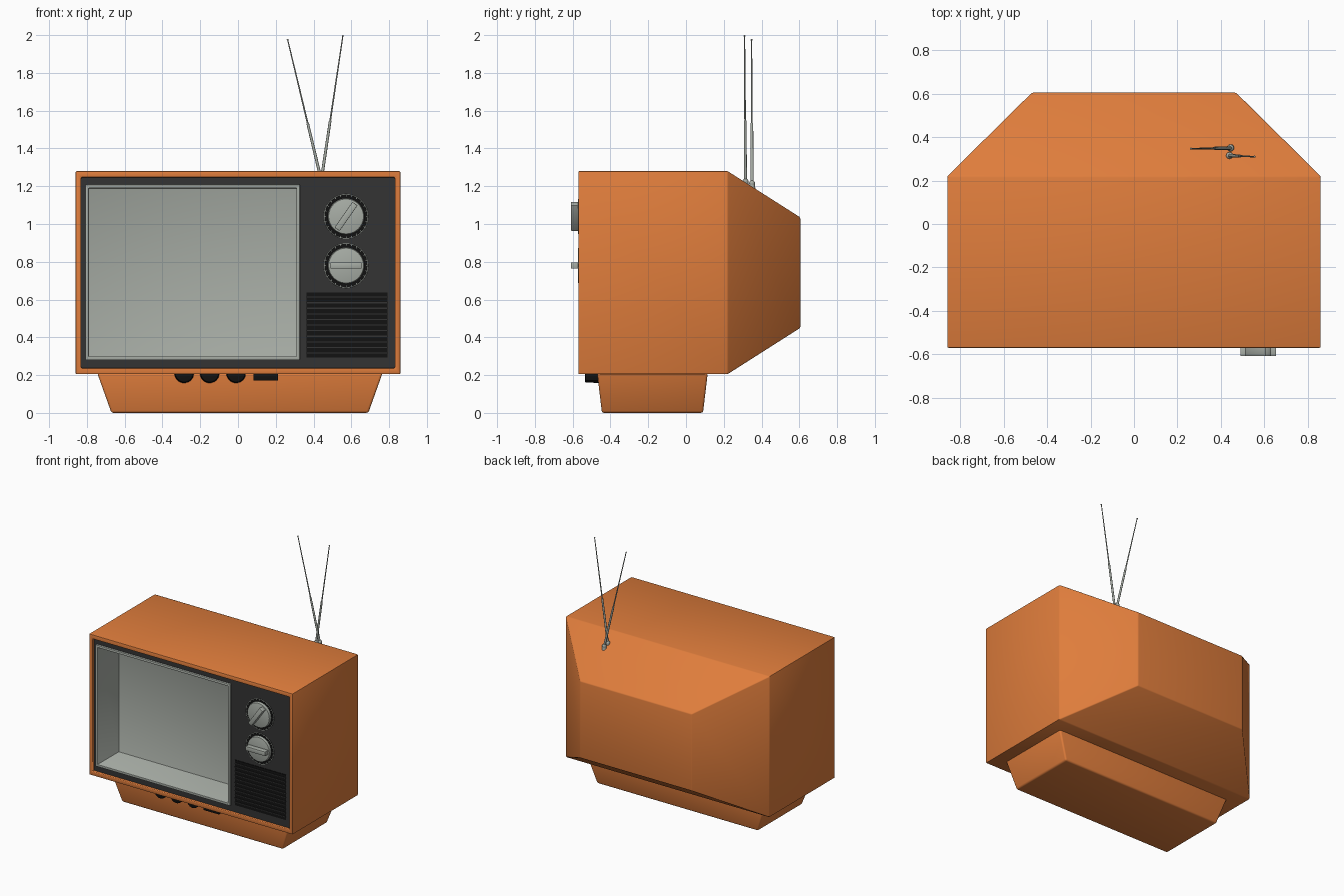
import bpy, bmesh, math
from mathutils import Vector

if "Cube" in bpy.data.objects:
    bpy.data.objects.remove(bpy.data.objects["Cube"])


def material(name, rgb):
    m = bpy.data.materials.new(name)
    m.diffuse_color = (*rgb, 1)
    m.use_nodes = True
    m.node_tree.nodes["Principled BSDF"].inputs["Base Color"].default_value = m.diffuse_color
    return m


ORANGE = material("orange plastic", (0.74, 0.205, 0.045))
GREY = material("pale grey", (0.39, 0.42, 0.38))
DARK = material("dark grey", (0.034, 0.034, 0.034))
BLACK = material("black", (0.006, 0.006, 0.006))


def finish(ob, mat, bevel=0.0, segments=2):
    ob.data.materials.append(mat)
    bpy.ops.object.select_all(action='DESELECT')
    ob.select_set(True)
    bpy.context.view_layer.objects.active = ob
    if bevel:
        mod = ob.modifiers.new("bevel", 'BEVEL')
        mod.width, mod.segments, mod.limit_method = bevel, segments, 'ANGLE'
        bpy.ops.object.modifier_apply(modifier=mod.name)
    bpy.ops.object.shade_smooth_by_angle(angle=math.radians(35))
    return ob


def upright(x0, x1, z0, z1, y):
    return [(x0, y, z0), (x1, y, z0), (x1, y, z1), (x0, y, z1)]


def level(x0, x1, y0, y1, z):
    return [(x0, y0, z), (x1, y0, z), (x1, y1, z), (x0, y1, z)]


def loft(name, rings, mat, cap_start=False, cap_end=False, bevel=0.0, segments=2):
    bm = bmesh.new()
    rows = [[bm.verts.new(p) for p in r] for r in rings]
    for a, b in zip(rows, rows[1:]):
        for i in range(4):
            j = (i + 1) % 4
            bm.faces.new((a[i], a[j], b[j], b[i]))
    if cap_start:
        bm.faces.new(rows[0][::-1])
    if cap_end:
        bm.faces.new(rows[-1])
    me = bpy.data.meshes.new(name)
    bm.to_mesh(me)
    bm.free()
    ob = bpy.data.objects.new(name, me)
    bpy.context.collection.objects.link(ob)
    return finish(ob, mat, bevel, segments)


def box(name, centre, size, mat, turn=0.0, bevel=0.0):
    bpy.ops.mesh.primitive_cube_add(size=1, location=centre, rotation=(0, -turn, 0))
    ob = bpy.context.object
    ob.name = name
    ob.scale = size
    bpy.ops.object.transform_apply(location=False, rotation=False, scale=True)
    return finish(ob, mat, bevel)


def rod(name, a, b, r1, r2, mat, sides=12, bevel=0.0):
    a, b = Vector(a), Vector(b)
    bpy.ops.mesh.primitive_cone_add(vertices=sides, radius1=r1, radius2=r2, depth=(b - a).length,
                                    location=(a + b) / 2,
                                    rotation=(b - a).to_track_quat('Z', 'Y').to_euler())
    ob = bpy.context.object
    ob.name = name
    return finish(ob, mat, bevel)


def ball(name, centre, r, mat):
    bpy.ops.mesh.primitive_uv_sphere_add(segments=12, ring_count=8, radius=r, location=centre)
    bpy.context.object.name = name
    return finish(bpy.context.object, mat)


# Cabinet: tapered back, straight sides, thin lip round the front panel
loft("cabinet", [
    upright(-0.47, 0.47, 0.45, 1.035, 0.605),
    upright(-0.86, 0.86, 0.205, 1.28, 0.22),
    upright(-0.86, 0.86, 0.205, 1.28, -0.57),
    upright(-0.83, 0.83, 0.237, 1.247, -0.57),
    upright(-0.83, 0.83, 0.237, 1.247, -0.54)], ORANGE, cap_start=True, bevel=0.006)

# Stand under the cabinet
loft("stand", [
    level(-0.67, 0.69, -0.445, 0.09, 0.0),
    level(-0.745, 0.765, -0.47, 0.115, 0.21)], ORANGE, True, True, bevel=0.012, segments=3)

# Dark front panel with an opening for the screen
loft("front_panel", [
    upright(-0.83, 0.83, 0.237, 1.247, -0.55),
    upright(-0.80, 0.32, 0.29, 1.20, -0.55)], DARK)

# Screen: raised frame running into a deep hollow
loft("screen", [
    upright(-0.808, 0.327, 0.28, 1.208, -0.548),
    upright(-0.808, 0.327, 0.28, 1.208, -0.565),
    upright(-0.79, 0.31, 0.298, 1.19, -0.565),
    upright(-0.79, 0.31, 0.298, 1.19, -0.31)], GREY, cap_end=True, bevel=0.003)

# Two tuning dials: backing disc, thin ring, tick marks, knob and grip
for label, z, turn in (("upper", 1.04, math.radians(55)), ("lower", 0.78, 0.0)):
    x = 0.572
    rod(label + "_dial_back", (x, -0.545, z), (x, -0.553, z), 0.117, 0.117, BLACK, 48)
    bpy.ops.mesh.primitive_torus_add(major_segments=48, minor_segments=6, major_radius=0.116,
                                     minor_radius=0.002, location=(x, -0.553, z),
                                     rotation=(math.pi / 2, 0, 0))
    bpy.context.object.name = label + "_dial_ring"
    finish(bpy.context.object, GREY)
    for k in range(24):
        t = math.tau * k / 24
        box(label + "_dial_tick", (x + 0.111 * math.cos(t), -0.553, z + 0.111 * math.sin(t)),
            (0.01, 0.003, 0.003), GREY, t)
    rod(label + "_knob", (x, -0.55, z), (x, -0.572, z), 0.097, 0.093, GREY, 40, 0.003)
    box(label + "_knob_grip", (x, -0.588, z), (0.165, 0.042, 0.033), GREY, turn, 0.003)

# Speaker grille with horizontal slats
box("speaker_grille", (0.577, -0.55, 0.465), (0.43, 0.008, 0.345), BLACK)
for k in range(11):
    box("grille_slat", (0.577, -0.555, 0.317 + 0.0296 * k), (0.43, 0.006, 0.006), DARK)

# Control knobs and switch tucked under the cabinet front
for x in (-0.285, -0.15, -0.01):
    rod("control_knob", (x, -0.46, 0.21), (x, -0.535, 0.21), 0.052, 0.048, BLACK, 24, 0.004)
box("power_switch", (0.147, -0.495, 0.193), (0.13, 0.075, 0.045), BLACK, 0, 0.003)

# Pair of telescopic aerials on the sloping back
for foot, tip in (((0.445, 0.35, 1.215), (0.263, 0.347, 1.975)),
                  ((0.44, 0.315, 1.225), (0.555, 0.31, 1.995))):
    foot, tip = Vector(foot), Vector(tip)
    middle = foot.lerp(tip, 0.42)
    rod("aerial_mount", foot - Vector((0, 0, 0.035)), foot, 0.018, 0.014, GREY)
    ball("aerial_joint", foot, 0.016, GREY)
    rod("aerial_lower", foot, middle, 0.008, 0.007, GREY)
    rod("aerial_upper", middle, tip, 0.0045, 0.003, GREY)
    ball("aerial_tip", tip, 0.005, GREY)
